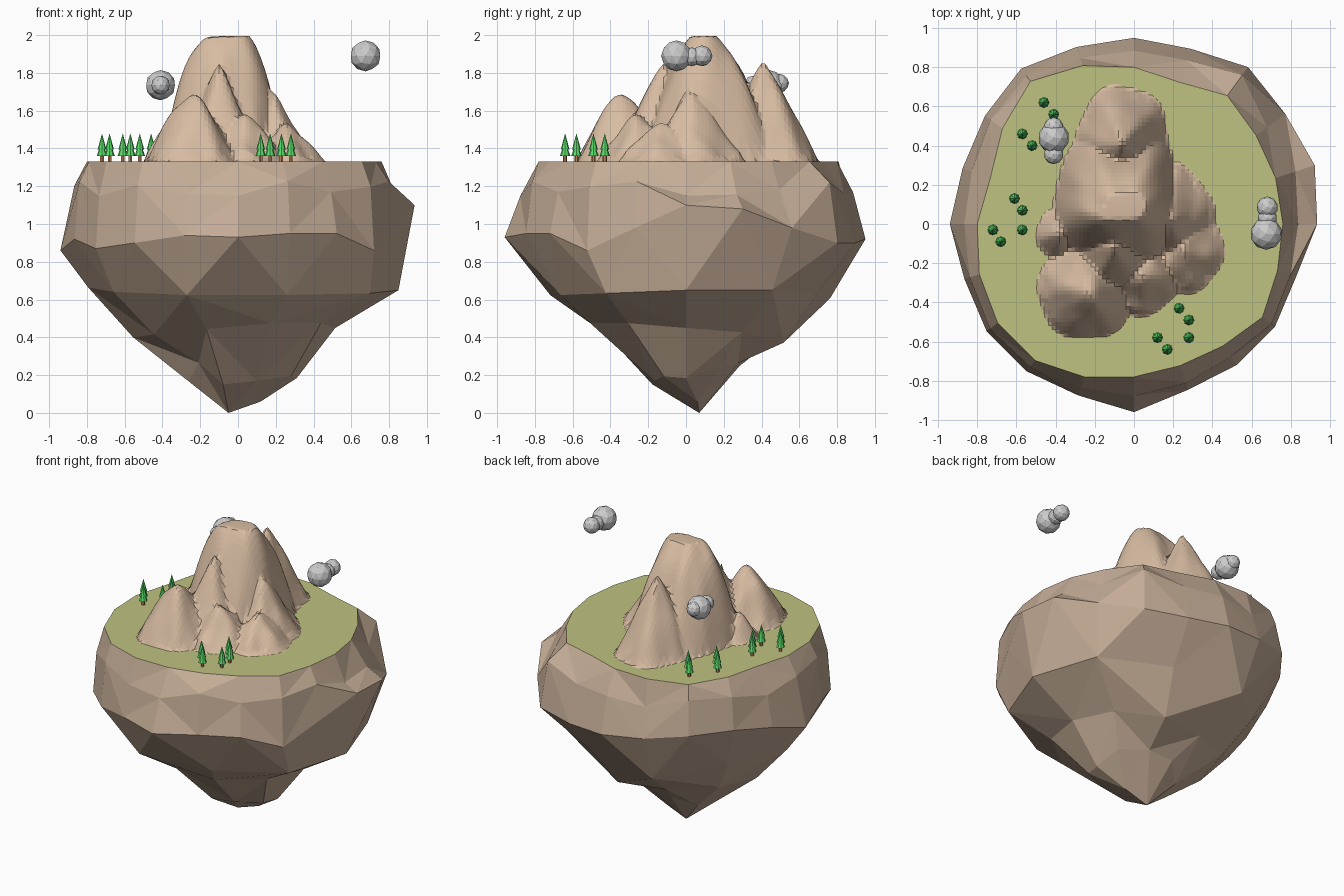
import bpy, bmesh, math, random
from mathutils import Matrix, Vector, noise

if "Cube" in bpy.data.objects:
    bpy.data.objects.remove(bpy.data.objects["Cube"])

random.seed(4)
TOP = 1.33


def material(name, rgb):
    m = bpy.data.materials.new(name)
    m.diffuse_color = (*rgb, 1)
    m.use_nodes = True
    m.node_tree.nodes["Principled BSDF"].inputs["Base Color"].default_value = m.diffuse_color
    return m


def finish(name, bm, mat=None):
    bmesh.ops.recalc_face_normals(bm, faces=bm.faces[:])
    me = bpy.data.meshes.new(name)
    bm.to_mesh(me)
    bm.free()
    ob = bpy.data.objects.new(name, me)
    bpy.context.collection.objects.link(ob)
    if mat:
        me.materials.append(mat)
    return ob


rock = material("rock", (0.56, 0.42, 0.31))
peak_rock = material("peak_rock", (0.68, 0.50, 0.36))
grass = material("grass", (0.52, 0.54, 0.22))
leaf = material("leaf", (0.10, 0.72, 0.14))
bark = material("bark", (0.50, 0.24, 0.10))

# Island outlines: radius every 18 degrees
rim_r = [.76, .76, .77, .81, .76, .80, .85, .90, .83, .77,
         .80, .83, .86, .86, .82, .78, .76, .77, .81, .77]
wide_r = [.935, .97, .955, .99, .94, .95, .95, .98, .94, .92,
          .94, .91, .93, .93, .92, .96, .89, .89, .89, .87]
wide_z = [1.1, 1.08, .98, .90, .90, .92, .95, 1.0, 1.0, .95,
          .86, .92, .87, .90, .94, .93, .95, .95, .86, .98]
N = 20


def polar(r, i, z):
    a = 2 * math.pi * i / N
    return Vector((r * math.cos(a), r * math.sin(a), z))


def lumpy_ring(n, z, left, right, front, back):
    """Uneven ring with a different reach on each side."""
    pts = []
    for i in range(n):
        a = 2 * math.pi * i / n
        c, s = math.cos(a), math.sin(a)
        k = random.uniform(.94, 1.08)
        pts.append(Vector((c * (right if c > 0 else left) * k,
                           s * (back if s > 0 else front) * k,
                           z + random.uniform(-.06, .06))))
    return pts


# Floating rock: rings from the rim down to the tip
rim = [polar(r, i, TOP) for i, r in enumerate(rim_r)]
shoulder = [polar(a + (b - a) * random.uniform(.35, .75), i, random.uniform(1.14, 1.24))
            for i, (a, b) in enumerate(zip(rim_r, wide_r))]
wide = [polar(r, i, z) for i, (r, z) in enumerate(zip(wide_r, wide_z))]
rings = [rim, shoulder, wide,
         lumpy_ring(10, .66, .81, .84, .70, .76),
         lumpy_ring(10, .42, .57, .52, .50, .51),
         lumpy_ring(10, .21, .26, .33, .19, .29)]
bm = bmesh.new()
loops = [[bm.verts.new(p) for p in ring] for ring in rings]
for v, w in zip(loops, loops[1:]):
    n = len(w)
    for i in range(n):
        j = (i + 1) % n
        if len(v) == 2 * n:
            a, b, c = v[2 * i], v[2 * i + 1], v[(2 * i + 2) % len(v)]
            tris = [(a, w[i], b), (b, w[i], w[j]), (b, w[j], c)]
        elif i % 2:
            tris = [(v[i], w[i], w[j]), (v[i], w[j], v[j])]
        else:
            tris = [(v[i], w[i], v[j]), (v[j], w[i], w[j])]
        for t in tris:
            bm.faces.new(t)
# Two-point tip
tip, tip2 = bm.verts.new((-.05, .07, 0)), bm.verts.new((.12, .06, .06))
last = loops[-1]
for i in range(10):
    bm.faces.new((last[i], tip2 if i in (8, 9, 0, 1) else tip, last[(i + 1) % 10]))
bm.faces.new((last[2], tip2, tip))
bm.faces.new((last[8], tip, tip2))
finish("island_rock", bm, rock)

# Grass top
bm = bmesh.new()
bm.faces.new([bm.verts.new(p) for p in rim])
finish("grass_top", bm, grass)

# Mountain peaks: x, y, height, reach left/right/front/back, x and y roundness, sharpness
peaks = [(-.04, .08, .70, .37, .28, .33, .42, 3.0, 1.8, 1.1),
         (-.06, .41, .54, .24, .24, .27, .30, 1.3, 1.1, 1.15),
         (-.10, -.12, .50, .24, .27, .30, .28, 1.2, 1.2, 1.1),
         (-.24, -.35, .36, .25, .25, .24, .28, 1.5, 1.5, 1.1),
         (.17, .02, .38, .20, .24, .26, .29, 1.2, 1.1, 1.1),
         (.25, -.14, .21, .19, .21, .22, .28, 1.4, 1.3, 1.1),
         (.03, -.25, .25, .20, .22, .22, .22, 1.4, 1.4, 1.1),
         (-.38, -.05, .18, .12, .12, .13, .13, 1.6, 1.6, 1.1)]


def height(x, y):
    best = 0
    for k, (px, py, h, l, r, f, b, ex, ey, p) in enumerate(peaks):
        dx, dy = x - px, y - py
        dx /= r if dx > 0 else l
        dy /= b if dy > 0 else f
        a = math.atan2(dy, dx)
        u = math.hypot(dx, dy)
        avg = (ex + ey) / 2
        s = (abs(dx) ** ex + abs(dy) ** ey) if ex > 2 else u ** avg
        s *= 1 + .05 * math.sin(5 * a + k)
        if s < 1:
            best = max(best, h * (1 - s) ** p)
    if best > .03:
        best += .03 * noise.noise(Vector((x * 10, y * 10, .5)))
    return min(best, .67 - .25 * (x + .01) ** 2 - .5 * (y - .1) ** 2)  if best > .6 else best


bm = bmesh.new()
STEP, NX, NY = .02, 52, 70
grid = []
for j in range(NY):
    row = []
    for i in range(NX):
        x, y = -.54 + i * STEP, -.64 + j * STEP
        row.append(bm.verts.new((x, y, TOP - .004 + height(x, y))))
    grid.append(row)
for j in range(NY - 1):
    for i in range(NX - 1):
        q = (grid[j][i], grid[j][i + 1], grid[j + 1][i + 1], grid[j + 1][i])
        if max(v.co.z for v in q) > TOP:
            bm.faces.new(q)
bmesh.ops.delete(bm, geom=[v for v in bm.verts if not v.link_faces], context='VERTS')
finish("mountain", bm, peak_rock)


# Trees: trunk plus two stacked cones
def cone(bm, x, y, z0, z1, r0, r1, sides):
    bmesh.ops.create_cone(bm, cap_ends=True, segments=sides, radius1=r0, radius2=r1,
                          depth=z1 - z0, matrix=Matrix.Translation((x, y, (z0 + z1) / 2)))


spots = [(-.46, .62), (-.41, .56), (-.57, .46), (-.52, .40), (-.61, .13),
         (-.57, .07), (-.72, -.03), (-.57, -.03), (-.68, -.09), (.23, -.43),
         (.28, -.49), (.12, -.58), (.28, -.58), (.17, -.64)]
for n, (x, y) in enumerate(spots, 1):
    bm = bmesh.new()
    cone(bm, x, y, TOP, TOP + .04, .011, .011, 6)
    finish(f"tree_trunk_{n}", bm, bark)
    bm = bmesh.new()
    cone(bm, x, y, TOP + .03, TOP + .11, .028, 0, 8)
    cone(bm, x, y, TOP + .065, TOP + .15, .023, 0, 8)
    finish(f"tree_leaves_{n}", bm, leaf)

# Clouds: clusters of faceted balls
clouds = {"cloud_left": [(-.41, .44, 1.735, .08), (-.41, .495, 1.745, .05), (-.41, .355, 1.735, .05)],
          "cloud_right": [(.675, -.05, 1.89, .082), (.68, .03, 1.885, .05), (.68, .085, 1.89, .055)]}
for name, balls in clouds.items():
    bm = bmesh.new()
    for x, y, z, r in balls:
        bmesh.ops.create_icosphere(bm, subdivisions=2, radius=r, matrix=Matrix.Translation((x, y, z)))
    finish(name, bm)
